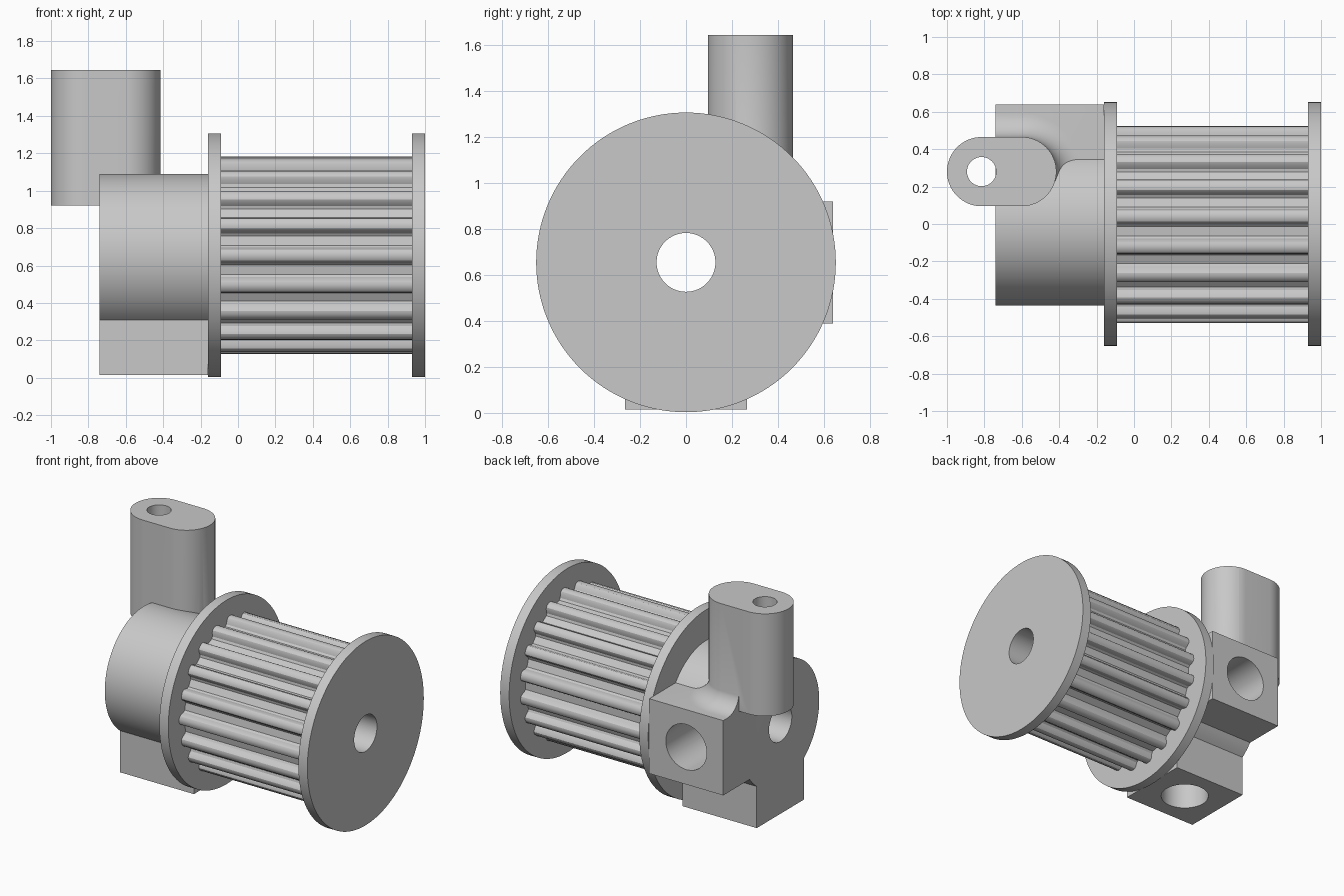
import bpy, bmesh
from math import cos, sin, pi, radians

cube = bpy.data.objects.get("Cube")
if cube:
    bpy.data.objects.remove(cube, do_unlink=True)

AXIS_Z = 0.655          # height of the shaft axis
HUB_END, FLANGE_IN = -0.74, -0.16
TEETH = 19

grey = bpy.data.materials.new("machined_grey")
grey.use_nodes = True
colour = (0.58, 0.58, 0.58, 1)
grey.diffuse_color = colour
grey.node_tree.nodes["Principled BSDF"].inputs["Base Color"].default_value = colour


def place(axis, u, v, w):
    return {"x": (w, u, v), "y": (u, w, v), "z": (u, v, w)}[axis]


def loft(name, axis, sections):
    """Closed solid through a list of (profile, position) sections."""
    bm = bmesh.new()
    rings = [[bm.verts.new(place(axis, u, v, w)) for u, v in prof] for prof, w in sections]
    for a, b in zip(rings, rings[1:]):
        for i in range(len(a)):
            j = (i + 1) % len(a)
            bm.faces.new((a[i], a[j], b[j], b[i]))
    bm.faces.new(rings[0])
    bm.faces.new(rings[-1])
    bmesh.ops.recalc_face_normals(bm, faces=bm.faces)
    mesh = bpy.data.meshes.new(name)
    bm.to_mesh(mesh)
    bm.free()
    mesh.materials.append(grey)
    obj = bpy.data.objects.new(name, mesh)
    bpy.context.collection.objects.link(obj)
    return obj


def prism(name, axis, profile, start, end):
    return loft(name, axis, [(profile, start), (profile, end)])


def circle(r, cu=0.0, cv=0.0, n=96):
    return [(cu + r * cos(2 * pi * i / n), cv + r * sin(2 * pi * i / n)) for i in range(n)]


def rect(u0, u1, v0, v1):
    return [(u0, v0), (u1, v0), (u1, v1), (u0, v1)]


def slot(r, n=32):
    """Rounded oblong in plan, used by the arm and its fillet."""
    pts = []
    for cx, start in ((-0.60, -pi / 2), (-0.815, pi / 2)):
        pts += [(cx + r * cos(start + pi * i / n), 0.28 + r * sin(start + pi * i / n))
                for i in range(n + 1)]
    return pts


def combine(obj, tool, operation):
    mod = obj.modifiers.new(operation.lower(), "BOOLEAN")
    mod.operation, mod.solver, mod.object = operation, "EXACT", tool
    bpy.context.view_layer.objects.active = obj
    bpy.ops.object.modifier_apply(modifier=mod.name)
    bpy.data.objects.remove(tool, do_unlink=True)


def bore(obj):
    combine(obj, prism("bore_cutter", "x", circle(0.128, 0, AXIS_Z, 64), -1.2, 1.2), "DIFFERENCE")


# Toothed drum: narrow ridges with rounded tips
half_tooth = [(0.47, 0.052), (0.482, 0.041), (0.508, 0.037), (0.522, 0.029), (0.53, 0.014)]
ridge = [(r, -w) for r, w in half_tooth] + [(r, w) for r, w in reversed(half_tooth)]
gear = []
for k in range(TEETH):
    mid = pi + 2 * pi * k / TEETH
    gear += [(r * cos(mid + w / r), AXIS_Z + r * sin(mid + w / r)) for r, w in ridge]
drum = prism("toothed_drum", "x", gear, -0.09, 0.93)

# Flanges at both ends of the drum
disc = circle(0.652, 0, AXIS_Z, 128)
inner_flange = prism("inner_flange", "x", disc, FLANGE_IN, -0.09)
outer_flange = prism("outer_flange", "x", disc, 0.93, 1.0)

# Hub with a rear block and a lower block
hub = prism("hub", "x", circle(0.435, 0, AXIS_Z), HUB_END, FLANGE_IN)
combine(hub, prism("rear_block", "x", rect(0, 0.64, 0.39, 0.92), HUB_END, FLANGE_IN), "UNION")
combine(hub, prism("lower_block", "x", rect(-0.265, 0.265, 0.015, AXIS_Z), HUB_END, FLANGE_IN), "UNION")

# Fillet around the foot of the arm, trimmed flush with the hub end
fillet_r, steps = 0.13, 10
sections = [(slot(0.185 + fillet_r), 0.86)]
for i in range(steps + 1):
    a = pi / 2 * i / steps
    sections.append((slot(0.183 + fillet_r * (1 - sin(a))), 0.92 + fillet_r * (1 - cos(a))))
fillet = loft("arm_fillet", "z", sections)
combine(fillet, prism("trim", "x", rect(-1, 1, 0, 2), HUB_END, 0.5), "INTERSECT")
combine(hub, fillet, "UNION")

# Upright arm with a vertical pin hole
combine(hub, prism("arm", "z", slot(0.185), 0.92, 1.645), "UNION")
combine(hub, prism("pin_cutter", "z", circle(0.078, -0.815, 0.28, 48), 0.85, 1.8), "DIFFERENCE")

# Screw holes in the two blocks, then the shaft bore
combine(hub, prism("rear_cutter", "y", circle(0.16, -0.45, AXIS_Z, 64), 0.1, 0.8), "DIFFERENCE")
combine(hub, prism("lower_cutter", "z", circle(0.16, -0.45, 0, 64), -0.2, AXIS_Z - 0.1), "DIFFERENCE")
hub.name = "hub_with_arm"

for part in (drum, inner_flange, outer_flange, hub):
    bore(part)
    bpy.ops.object.select_all(action="DESELECT")
    part.select_set(True)
    bpy.context.view_layer.objects.active = part
    bpy.ops.object.shade_smooth_by_angle(angle=radians(30))
